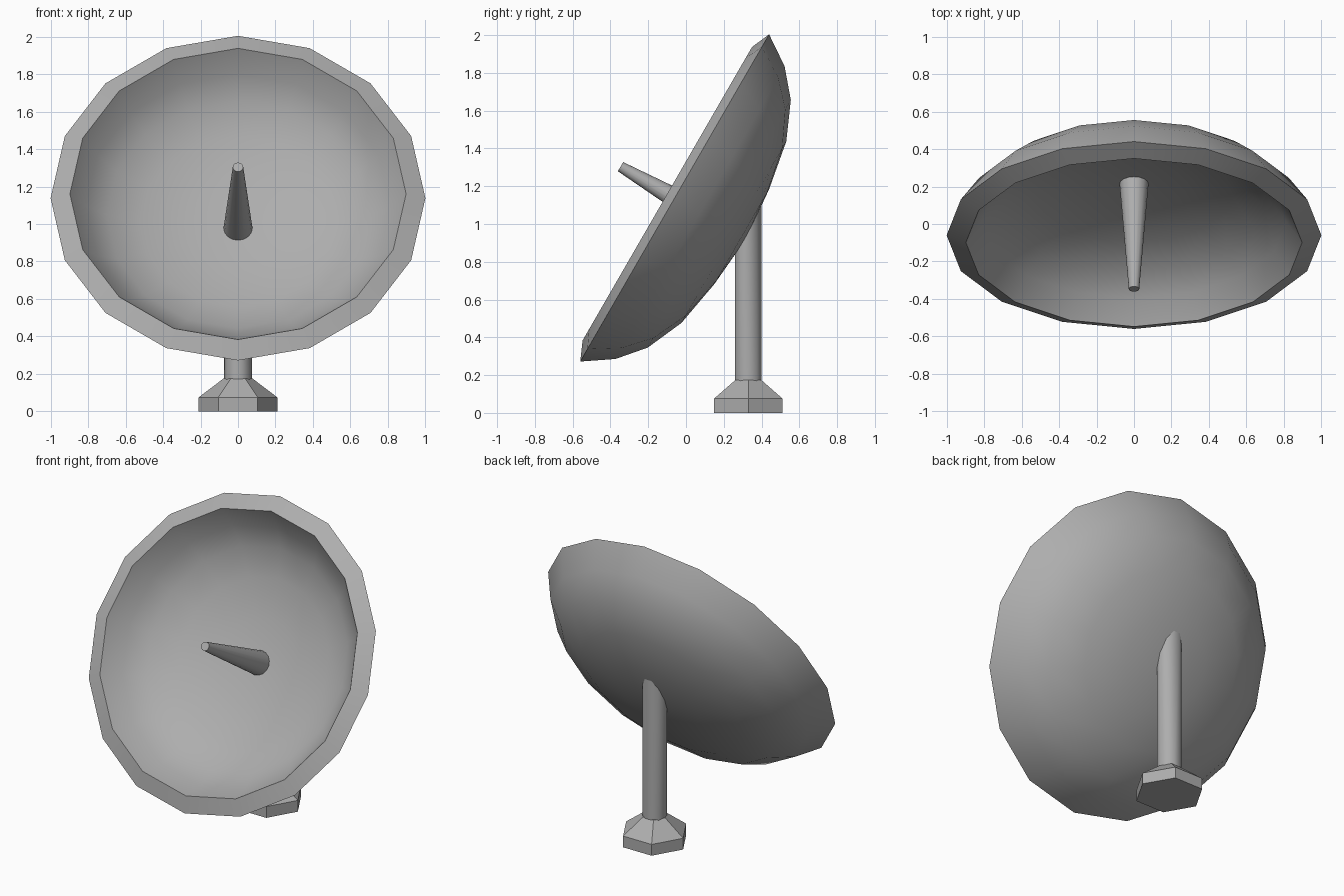
import bpy, bmesh
from math import radians, sin, cos, pi
from mathutils import Matrix

if "Cube" in bpy.data.objects:
    bpy.data.objects.remove(bpy.data.objects["Cube"], do_unlink=True)

# Single painted-metal colour
grey = bpy.data.materials.new("metal_grey")
grey.use_nodes = True
colour = (0.42, 0.42, 0.42, 1)
grey.diffuse_color = colour
grey.node_tree.nodes["Principled BSDF"].inputs["Base Color"].default_value = colour


def lathe(name, profile, sides, matrix, smooth=40):
    """Revolve (radius, height) points around local z; radius 0 makes a pole."""
    bm = bmesh.new()
    rings = []
    for r, h in profile:
        if r == 0:
            rings.append([bm.verts.new((0, 0, h))] * sides)
        else:
            rings.append([bm.verts.new((r * cos(2 * pi * i / sides),
                                        r * sin(2 * pi * i / sides), h))
                          for i in range(sides)])
    for low, high in zip(rings, rings[1:]):
        for i in range(sides):
            j = (i + 1) % sides
            corners = [low[i], low[j], high[j], high[i]]
            bm.faces.new(list(dict.fromkeys(corners)))
    bmesh.ops.recalc_face_normals(bm, faces=bm.faces)
    bm.transform(matrix)
    mesh = bpy.data.meshes.new(name)
    bm.to_mesh(mesh)
    bm.free()
    mesh.materials.append(grey)
    obj = bpy.data.objects.new(name, mesh)
    bpy.context.collection.objects.link(obj)
    bpy.ops.object.select_all(action="DESELECT")
    obj.select_set(True)
    bpy.context.view_layer.objects.active = obj
    bpy.ops.object.shade_smooth_by_angle(angle=radians(smooth))
    return obj


# Dish frame: centre of the rim, tilted up toward the front
tilt = Matrix.Translation((0, -0.06, 1.138)) @ Matrix.Rotation(radians(60), 4, "X")
upright = Matrix.Translation((0, 0.33, 0))

# Dish: thick bowl, back skin to rim to front skin
back = [(0, -0.435), (0.29, -0.41), (0.555, -0.362),
        (0.757, -0.273), (0.895, -0.155), (1, 0)]
front = [(0.897, 0.045), (0.812, -0.082), (0.70, -0.178),
         (0.523, -0.256), (0.275, -0.301), (0, -0.322)]
lathe("dish", back + front, 16, tilt)

# Tapered receiver horn along the dish axis
lathe("receiver_horn", [(0, -0.34), (0.079, -0.34), (0.028, 0.331), (0, 0.331)], 16, tilt)

# Hexagonal foot with a tapered top
lathe("base", [(0, 0), (0.21, 0), (0.21, 0.075), (0.078, 0.175), (0, 0.175)], 6, upright, 25)

# Post, its top slanted so that it ends within the dish wall
post = lathe("post", [(0, 0.1), (0.074, 0.1), (0.074, 1), (0, 1)], 10, upright)
for v in post.data.vertices:
    if v.co.z > 0.5:
        v.co.z += (v.co.y - 0.33) * 1.73
